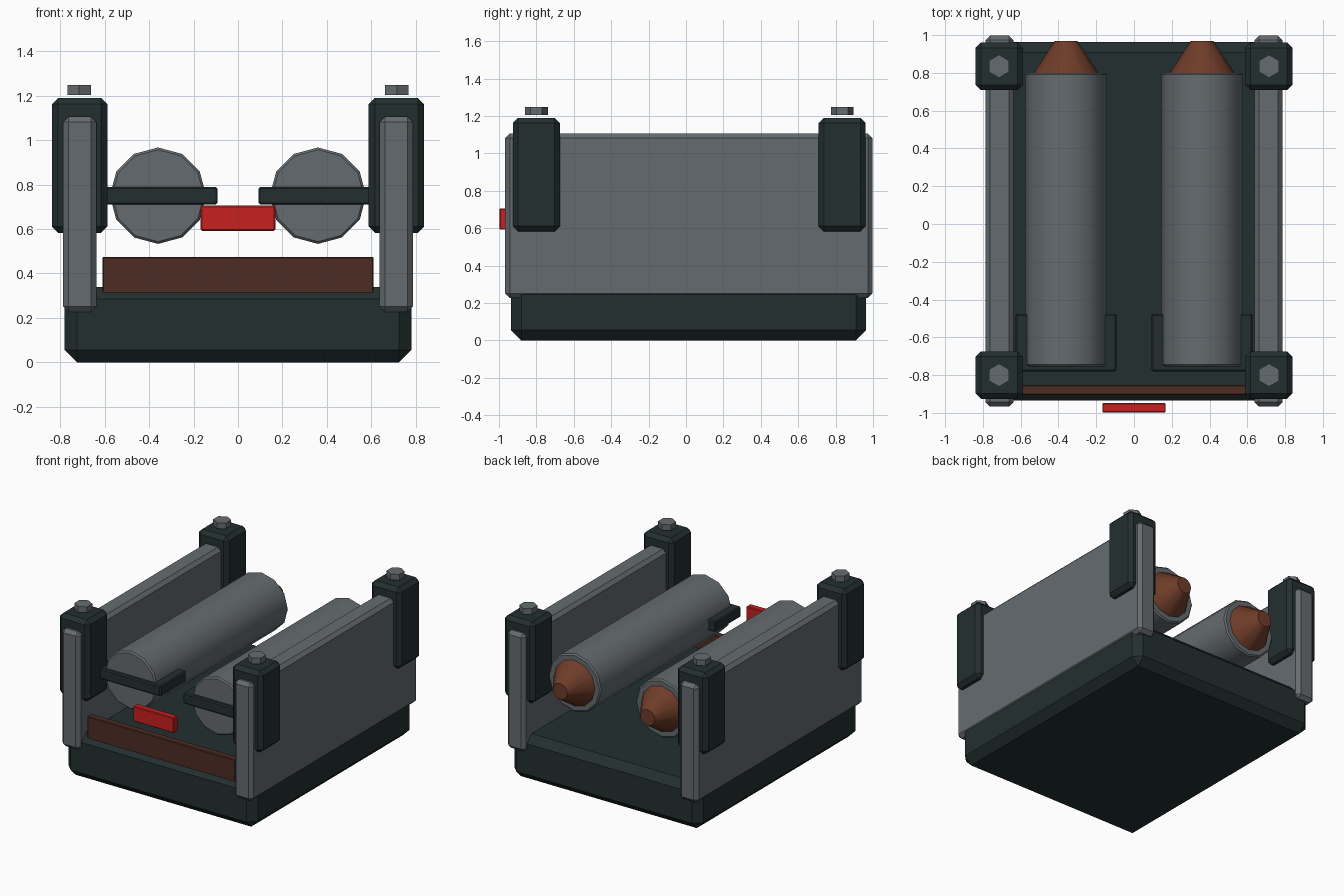
import bpy
import math

cube = bpy.data.objects.get("Cube")
if cube:
    bpy.data.objects.remove(cube, do_unlink=True)


def make_material(name, r, g, b):
    mat = bpy.data.materials.new(name)
    mat.use_nodes = True
    mat.diffuse_color = (r, g, b, 1)
    mat.node_tree.nodes["Principled BSDF"].inputs["Base Color"].default_value = (r, g, b, 1)
    return mat


DARK = make_material("dark green steel", 0.017, 0.028, 0.028)
GREY = make_material("grey metal", 0.13, 0.148, 0.16)
RED = make_material("red paint", 0.58, 0.014, 0.014)
BROWN = make_material("dark brown", 0.075, 0.025, 0.017)
COPPER = make_material("copper brown", 0.155, 0.045, 0.022)


def finish(obj, name, mat, bevel):
    obj.name = name
    obj.data.materials.append(mat)
    if bevel:
        mod = obj.modifiers.new("chamfer", "BEVEL")
        mod.width = bevel
        mod.segments = 1
        mod.limit_method = "ANGLE"
        mod.angle_limit = math.radians(40)
    return obj


def box(name, mat, xs, ys, zs, bevel):
    """Chamfered box between the given limits."""
    spans = (xs, ys, zs)
    bpy.ops.mesh.primitive_cube_add(size=1, location=[sum(s) / 2 for s in spans])
    obj = bpy.context.object
    obj.scale = [abs(s[1] - s[0]) for s in spans]
    bpy.ops.object.transform_apply(location=False, rotation=False, scale=True)
    return finish(obj, name, mat, bevel)


def lathe(name, mat, sides, r1, r2, depth, loc, along_y=False, bevel=0, smooth=False):
    """Cylinder or truncated cone, upright or pointing to the back."""
    rot = (-math.pi / 2, 0, 0) if along_y else (0, 0, 0)
    bpy.ops.mesh.primitive_cone_add(vertices=sides, radius1=r1, radius2=r2,
                                    depth=depth, location=loc, rotation=rot)
    obj = bpy.context.object
    if smooth:
        bpy.ops.object.shade_smooth_by_angle(angle=math.radians(35))
    return finish(obj, name, mat, bevel)


# Base and front fittings
box("base", DARK, (-0.78, 0.78), (-0.935, 0.963), (0, 0.34), 0.055)
box("front_bar", BROWN, (-0.61, 0.61), (-0.905, -0.852), (0.31, 0.475), 0.005)
box("red_plate", RED, (-0.168, 0.168), (-0.998, -0.948), (0.592, 0.705), 0.005)

for side, s in (("left", 1), ("right", -1)):
    # Side wall
    box(side + "_wall", GREY, (s * 0.637, s * 0.787), (-0.967, 0.998),
        (0.227, 1.106), 0.025)

    # Corner posts with hexagonal bolts
    for end, y in (("front", -0.80), ("back", 0.835)):
        box(f"{end}_{side}_post", DARK, (s * 0.588, s * 0.838),
            (y - 0.126, y + 0.126), (0.583, 1.19), 0.028)
        lathe(f"{end}_{side}_bolt", GREY, 6, 0.061, 0.061, 0.044,
              (s * 0.715, y, 1.226))

    # Tube, nozzle and clamp
    x = s * 0.36
    lathe(side + "_tube", GREY, 12, 0.217, 0.217, 1.555, (x, 0.023, 0.75),
          along_y=True, bevel=0.01, smooth=True)
    lathe(side + "_nozzle", COPPER, 12, 0.175, 0.06, 0.175, (x, 0.881, 0.75),
          along_y=True, smooth=True)
    box(side + "_clamp", DARK, (x - 0.268, x + 0.268), (-0.78, -0.476),
        (0.71, 0.79), 0.008)
